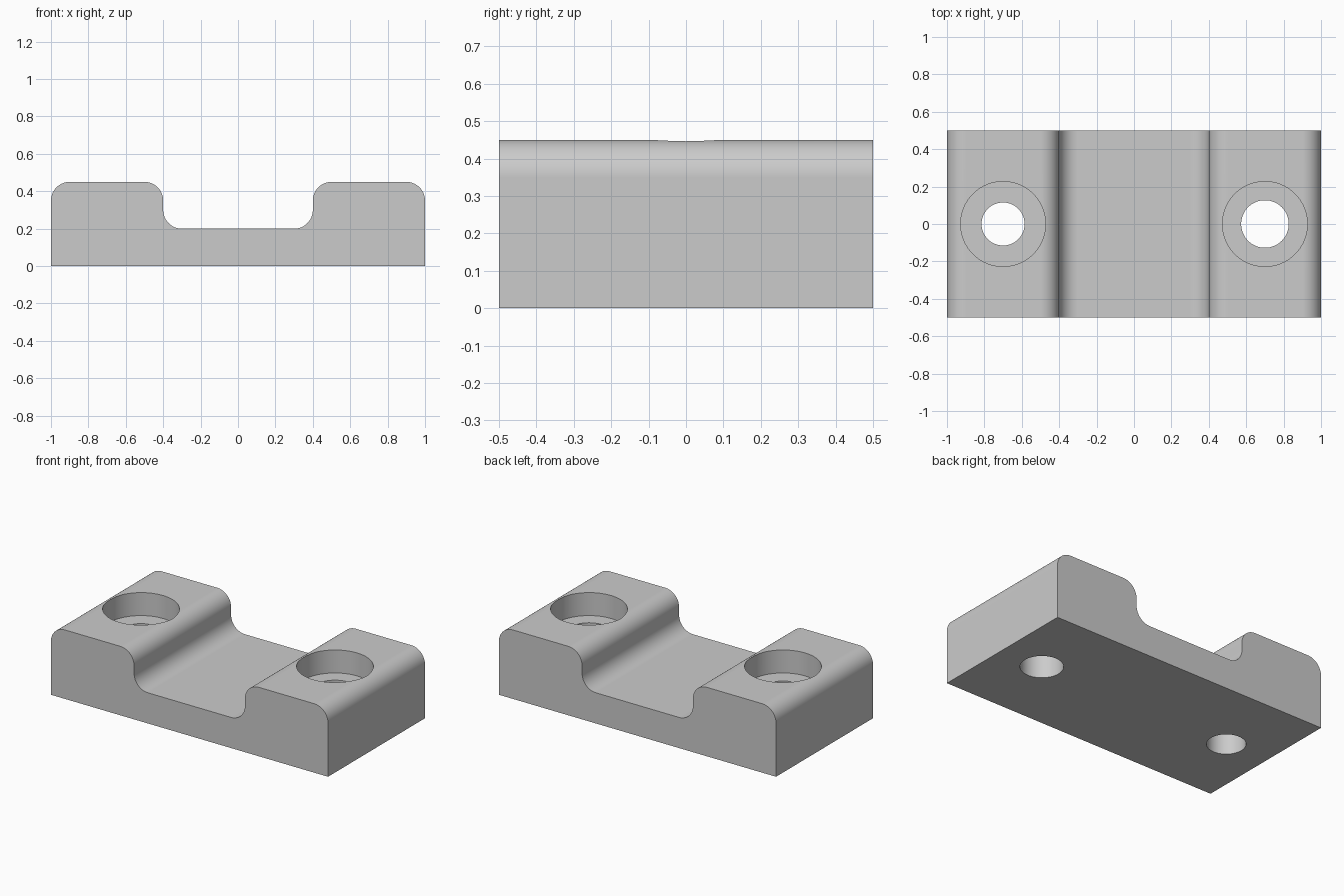
import bpy, bmesh, math

default = bpy.data.objects.get("Cube")
if default:
    bpy.data.objects.remove(default, do_unlink=True)

HALF_X, HALF_Y = 1.0, 0.5
TOP, CHANNEL_Z, CHANNEL_X = 0.45, 0.2, 0.4
FILLET, STEPS = 0.1, 16
HOLE_X, BORE_R, BORE_Z = 0.7, 0.227, 0.3

metal = bpy.data.materials.new("light_grey_metal")
metal.use_nodes = True
grey = (0.6, 0.6, 0.6, 1)
metal.diffuse_color = grey
metal.node_tree.nodes["Principled BSDF"].inputs["Base Color"].default_value = grey


def arc(cx, cz, start, end):
    """Points of a fillet in the xz plane, angles in degrees."""
    angles = [math.radians(start + (end - start) * i / STEPS) for i in range(STEPS + 1)]
    return [(cx + FILLET * math.cos(a), cz + FILLET * math.sin(a)) for a in angles]


def make_object(name, bm):
    mesh = bpy.data.meshes.new(name)
    bmesh.ops.recalc_face_normals(bm, faces=bm.faces)
    bm.to_mesh(mesh)
    bm.free()
    mesh.materials.append(metal)
    obj = bpy.data.objects.new(name, mesh)
    bpy.context.collection.objects.link(obj)
    return obj


def cut_cylinder(body, x, radius, low, high):
    """Cut a vertical round hole through the body."""
    bm = bmesh.new()
    bmesh.ops.create_cone(bm, cap_ends=True, segments=96, radius1=radius,
                          radius2=radius, depth=high - low)
    bmesh.ops.translate(bm, verts=bm.verts, vec=(x, 0, (low + high) / 2))
    cutter = make_object("hole_cutter", bm)
    cutter.hide_render = True
    mod = body.modifiers.new("hole", "BOOLEAN")
    mod.operation, mod.solver, mod.object = "DIFFERENCE", "EXACT", cutter
    bpy.ops.object.modifier_apply(modifier=mod.name)
    bpy.data.objects.remove(cutter, do_unlink=True)


# Half profile from the outer bottom corner to the channel floor, then mirrored
half = [(HALF_X, 0)]
half += arc(HALF_X - FILLET, TOP - FILLET, 0, 90)
half += arc(CHANNEL_X + FILLET, TOP - FILLET, 90, 180)
half += arc(CHANNEL_X - FILLET, CHANNEL_Z + FILLET, 0, -90)
profile = half + [(-x, z) for x, z in reversed(half)]

# Saddle block: profile extruded front to back
bm = bmesh.new()
face = bm.faces.new([bm.verts.new((x, -HALF_Y, z)) for x, z in profile])
ext = bmesh.ops.extrude_face_region(bm, geom=[face])
moved = [v for v in ext["geom"] if isinstance(v, bmesh.types.BMVert)]
bmesh.ops.translate(bm, verts=moved, vec=(0, 2 * HALF_Y, 0))
block = make_object("saddle_block", bm)

bpy.ops.object.select_all(action="DESELECT")
block.select_set(True)
bpy.context.view_layer.objects.active = block

# Counterbored screw holes; the right-hand one (-x) is slightly narrower
for x, hole_r in ((HOLE_X, 0.127), (-HOLE_X, 0.115)):
    cut_cylinder(block, x, BORE_R, BORE_Z, TOP + 0.2)
    cut_cylinder(block, x, hole_r, -0.1, BORE_Z + 0.1)

# Smooth fillets and bores with crisp edges and flat faces
bpy.ops.object.shade_smooth_by_angle(angle=math.radians(30))
weighted = block.modifiers.new("flat_face_normals", "WEIGHTED_NORMAL")
weighted.keep_sharp = True
